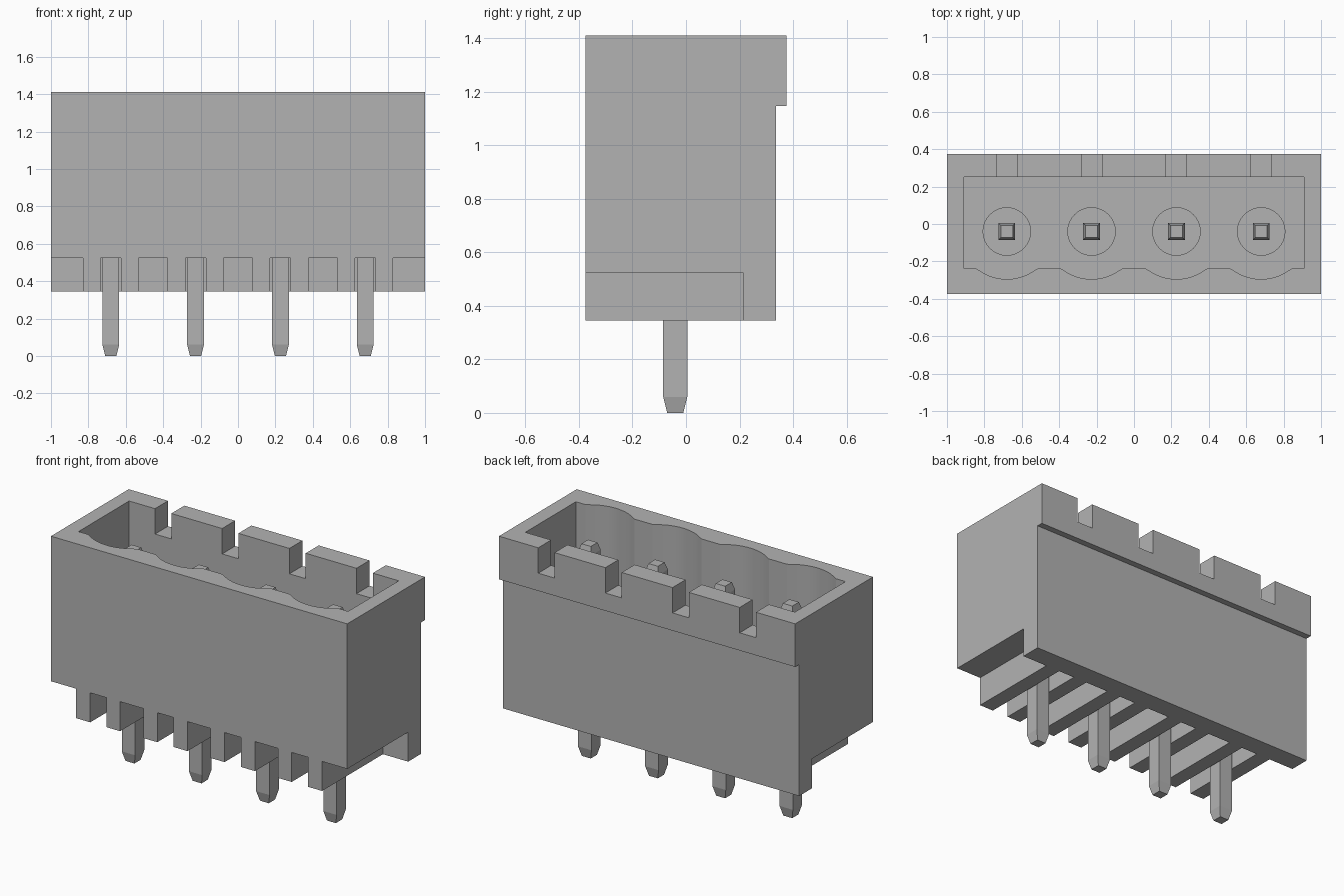
import bpy, bmesh
from math import cos, sin, asin, pi, radians
from mathutils import Vector

if "Cube" in bpy.data.objects:
    bpy.data.objects.remove(bpy.data.objects["Cube"], do_unlink=True)

TOP, BASE = 1.41, 0.345
FRONT, BACK, LIP = -0.375, 0.337, 0.375
PIN_Y = -0.04
PIN_X = [-0.68, -0.227, 0.227, 0.68]

grey = bpy.data.materials.new("plain_grey")
grey.use_nodes = True
grey.diffuse_color = (0.45, 0.45, 0.45, 1)
grey.node_tree.nodes["Principled BSDF"].inputs["Base Color"].default_value = (0.45, 0.45, 0.45, 1)


def finish(name, bm):
    bmesh.ops.recalc_face_normals(bm, faces=bm.faces)
    mesh = bpy.data.meshes.new(name)
    bm.to_mesh(mesh)
    bm.free()
    mesh.materials.append(grey)
    obj = bpy.data.objects.new(name, mesh)
    bpy.context.collection.objects.link(obj)
    return obj


def extrude(bm, points, offset):
    """Closed prism from a planar outline."""
    face = bm.faces.new([bm.verts.new(p) for p in points])
    new = bmesh.ops.extrude_face_region(bm, geom=[face], use_keep_orig=True)["geom"]
    bmesh.ops.translate(bm, vec=Vector(offset),
                        verts=[v for v in new if isinstance(v, bmesh.types.BMVert)])


def box(bm, x0, x1, y0, y1, z0, z1):
    extrude(bm, [(x0, y0, z0), (x1, y0, z0), (x1, y1, z0), (x0, y1, z0)], (0, 0, z1 - z0))


def carve(obj, name, bm):
    """Subtract a cutter and bake the result."""
    cutter = finish(name, bm)
    cutter.hide_render = True
    mod = obj.modifiers.new(name, "BOOLEAN")
    mod.operation, mod.solver, mod.object = "DIFFERENCE", "EXACT", cutter
    bpy.context.view_layer.update()
    graph = bpy.context.evaluated_depsgraph_get()
    mesh = bpy.data.meshes.new_from_object(obj.evaluated_get(graph))
    obj.modifiers.clear()
    obj.data = mesh
    bpy.data.objects.remove(cutter, do_unlink=True)


# Housing block with an overhanging lip at the back
bm = bmesh.new()
side = [(FRONT, BASE), (BACK, BASE), (BACK, 1.147), (LIP, 1.147), (LIP, TOP), (FRONT, TOP)]
extrude(bm, [(-1, y, z) for y, z in side], (2, 0, 0))
housing = finish("housing", bm)

# Plug cavity, with a scalloped front wall
FLOOR, WALL, RADIUS = 0.64, -0.238, 0.255
spread = asin(0.165 / RADIUS)
outline = [(0.91, 0.25), (-0.91, 0.25), (-0.91, WALL)]
for x in PIN_X:
    for i in range(17):
        a = spread * (i / 8 - 1)
        outline.append((x + RADIUS * sin(a), min(WALL, PIN_Y - RADIUS * cos(a))))
outline.append((0.91, WALL))
bm = bmesh.new()
extrude(bm, [(x, y, FLOOR) for x, y in outline], (0, 0, 1))
carve(housing, "cavity_cutter", bm)

# Round wells in the cavity floor
bm = bmesh.new()
for x in PIN_X:
    ring = [(x + 0.127 * cos(i * pi / 16), PIN_Y + 0.127 * sin(i * pi / 16), FLOOR - 0.04)
            for i in range(32)]
    extrude(bm, ring, (0, 0, 0.1))
carve(housing, "well_cutter", bm)

# Coding notches through the back lip
bm = bmesh.new()
for x in PIN_X:
    box(bm, x - 0.055, x + 0.055, 0.2, 0.5, 1.255, 1.6)
carve(housing, "notch_cutter", bm)

# Slots under the housing, leaving thin ribs
bm = bmesh.new()
spans = [(x - 0.055, x + 0.055) for x in PIN_X]
spans += [(x - 0.078, x + 0.078) for x in (-0.455, 0, 0.455)]
spans += [(-1.2, -0.83), (0.83, 1.2)]
for x0, x1 in spans:
    box(bm, x0, x1, -0.6, 0.212, 0.2, 0.525)
carve(housing, "slot_cutter", bm)

bpy.context.view_layer.objects.active = housing
housing.select_set(True)
bpy.ops.object.shade_smooth_by_angle(angle=radians(20))

# Square contact pins, tapered at both ends
for n, x in enumerate(PIN_X, 1):
    bm = bmesh.new()
    loops = []
    for z, r in ((0, 0.03), (0.06, 0.045), (1.25, 0.045), (1.295, 0.032)):
        loops.append([bm.verts.new((x + r * sx, PIN_Y + r * sy, z))
                      for sx, sy in ((-1, -1), (1, -1), (1, 1), (-1, 1))])
    for low, high in zip(loops, loops[1:]):
        for i in range(4):
            j = (i + 1) % 4
            bm.faces.new((low[i], low[j], high[j], high[i]))
    bm.faces.new(loops[0])
    bm.faces.new(loops[-1])
    finish(f"contact_pin_{n}", bm)
